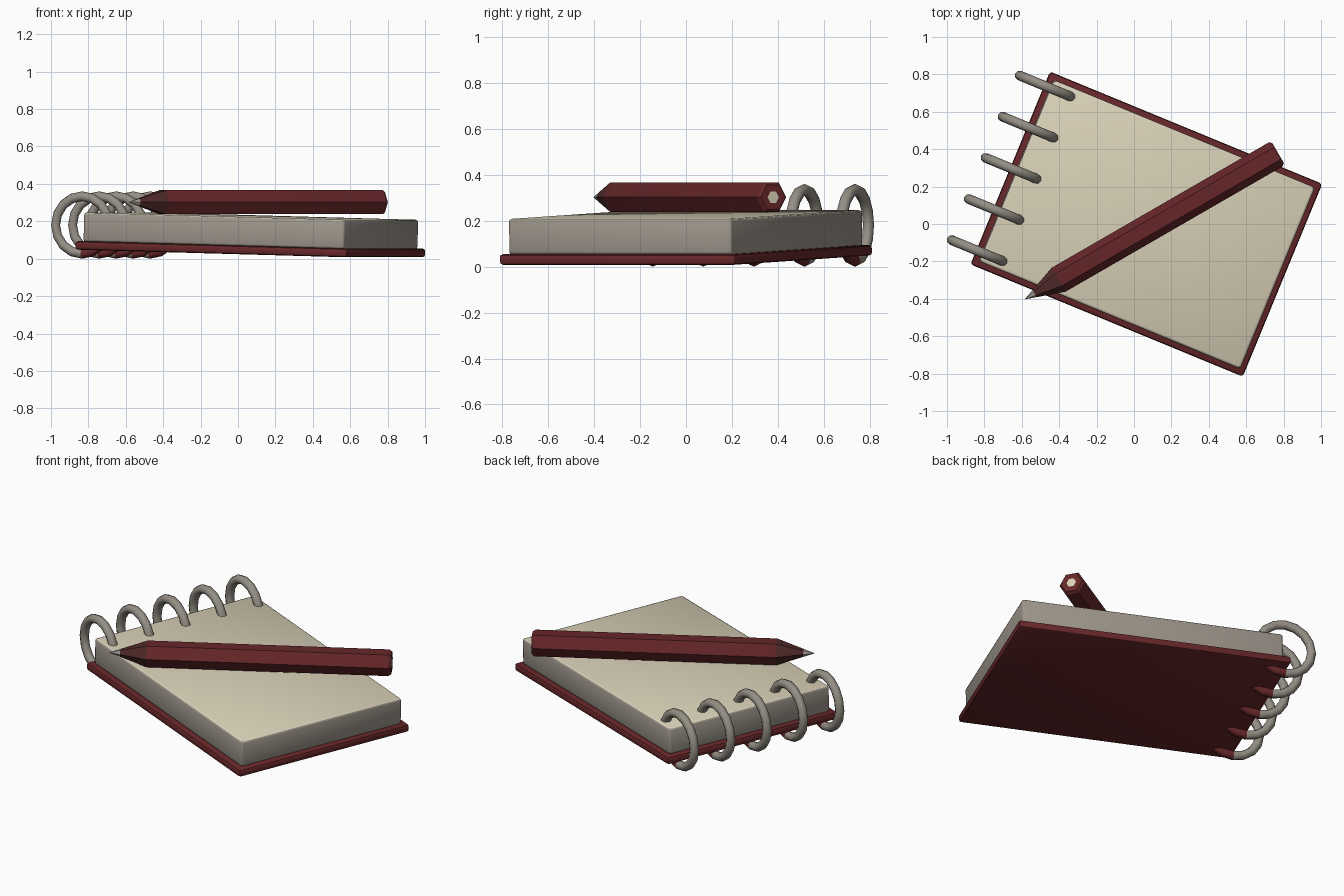
import bpy, bmesh, math
from mathutils import Matrix, Vector

if "Cube" in bpy.data.objects:
    bpy.data.objects.remove(bpy.data.objects["Cube"])


def mat(name, col):
    m = bpy.data.materials.new(name)
    m.diffuse_color = (*col, 1)
    m.use_nodes = True
    m.node_tree.nodes["Principled BSDF"].inputs["Base Color"].default_value = m.diffuse_color
    return m


RED = mat("dark red", (0.135, 0.020, 0.022))
CONE = mat("dull red brown", (0.075, 0.022, 0.021))
CREAM = mat("cream paper", (0.70, 0.64, 0.48))
EDGE = mat("grey paper edge", (0.34, 0.305, 0.26))
METAL = mat("ring grey", (0.30, 0.275, 0.235))
LEAD = mat("tip grey", (0.36, 0.33, 0.30))

# notepad frame: turned on the table and tilted slightly down, away from the rings
TURN = Matrix.Translation((0.065, 0, 0)) @ Matrix.Rotation(math.radians(-22.4), 4, 'Z')
TILT = TURN @ Matrix.Rotation(0.026, 4, 'Y')


def make(name, bm, mats, matrix, angle=35):
    me = bpy.data.meshes.new(name)
    bmesh.ops.recalc_face_normals(bm, faces=bm.faces)
    bm.transform(matrix)
    bm.to_mesh(me)
    bm.free()
    for m in mats:
        me.materials.append(m)
    ob = bpy.data.objects.new(name, me)
    bpy.context.collection.objects.link(ob)
    bpy.ops.object.select_all(action='DESELECT')
    ob.select_set(True)
    bpy.context.view_layer.objects.active = ob
    bpy.ops.object.shade_smooth_by_angle(angle=math.radians(angle))
    return ob


def rounded_box(size, centre, bevel, segs):
    bm = bmesh.new()
    bmesh.ops.create_cube(bm, size=1)
    bmesh.ops.scale(bm, vec=size, verts=bm.verts)
    bmesh.ops.bevel(bm, geom=bm.edges[:], offset=bevel, segments=segs,
                    profile=0.5, affect='EDGES')
    bmesh.ops.translate(bm, vec=centre, verts=bm.verts)
    bm.normal_update()
    return bm


def loft(bm, loops, closed=False):
    n = len(loops[0])
    faces = []
    for a, b in zip(loops, loops[1:] + (loops[:1] if closed else [])):
        faces.append([bm.faces.new((a[i], a[(i + 1) % n], b[(i + 1) % n], b[i]))
                      for i in range(n)])
    return faces


# back cover
make("back_cover", rounded_box((1.575, 1.115, 0.046), (0, 0, 0.051), 0.015, 2), [RED], TILT)

# page block: cream on top, grey round the cut edges
bm = rounded_box((1.51, 1.05, 0.157), (0, 0, 0.149), 0.014, 2)
for f in bm.faces:
    f.material_index = 0 if f.normal.z > 0.9 else 1
make("page_block", bm, [CREAM, EDGE], TILT, 50)

# binding rings, red where they pass under the cover
R, r, NU, NV = 0.154, 0.026, 16, 8
for k in range(5):
    bm = bmesh.new()
    loops = []
    for i in range(NU):
        a = 2 * math.pi * i / NU
        loop = []
        for j in range(NV):
            b = 2 * math.pi * j / NV
            d = R + r * math.cos(b)
            loop.append(bm.verts.new((-0.775 + d * math.cos(a),
                                      -0.476 + 0.238 * k + r * math.sin(b),
                                      0.18 + d * math.sin(a))))
        loops.append(loop)
    loft(bm, loops, True)
    for f in bm.faces:
        c = f.calc_center_median()
        f.material_index = 1 if c.x > -0.785 and c.z < 0.075 else 0
    make(f"binding_ring_{k + 1}", bm, [METAL, RED], TURN, 60)

# pencil: hexagonal sections along x, from tip to flat end
bm = bmesh.new()
sections = [(0.002, 0.001), (0.062, 0.022), (0.21, 0.074), (1.55, 0.074),
            (1.565, 0.062), (1.565, 0.028)]
loops = [[bm.verts.new((x, rad * math.cos(math.pi / 3 * i), rad * math.sin(math.pi / 3 * i)))
          for i in range(6)] for x, rad in sections]
for strip, m in zip(loft(bm, loops), (2, 1, 0, 0, 0)):
    for f in strip:
        f.material_index = m
bm.faces.new(loops[0]).material_index = 2
bm.faces.new(loops[-1]).material_index = 3   # pale core at the end
place = Matrix.Translation((-0.585, -0.403, 0.302)) @ Matrix.Rotation(math.radians(30), 4, 'Z')
make("pencil", bm, [RED, CONE, LEAD, CREAM], place, 30)
